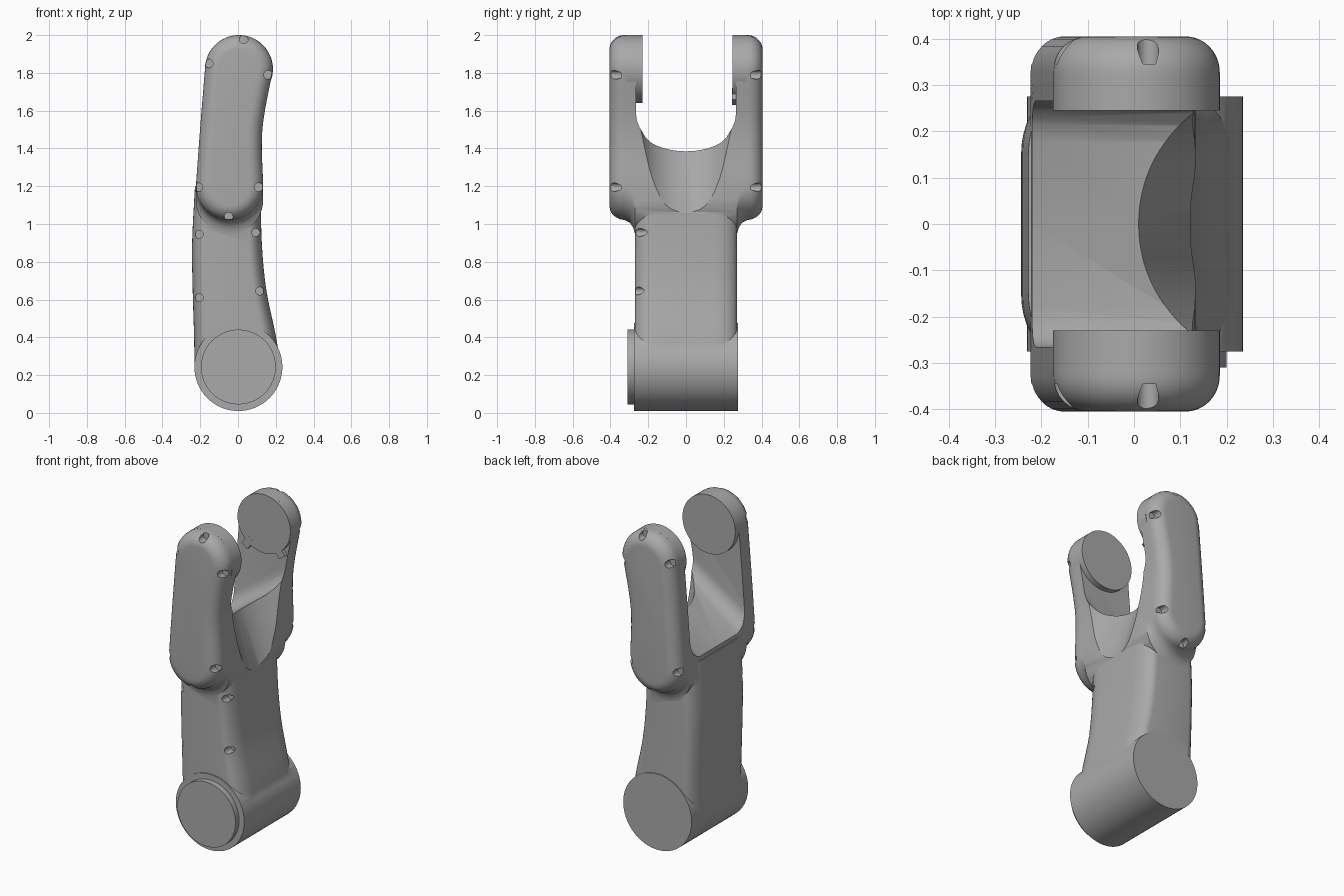
import bpy, bmesh, math
from mathutils import Matrix, Vector

cube = bpy.data.objects.get("Cube")
if cube:
    bpy.data.objects.remove(cube)

grey = bpy.data.materials.new("plain_grey")
grey.use_nodes = True
COLOUR = (0.4, 0.4, 0.4, 1)
grey.diffuse_color = COLOUR
grey.node_tree.nodes["Principled BSDF"].inputs["Base Color"].default_value = COLOUR


def add_object(name, bm):
    bmesh.ops.recalc_face_normals(bm, faces=bm.faces)
    mesh = bpy.data.meshes.new(name)
    bm.to_mesh(mesh)
    bm.free()
    mesh.materials.append(grey)
    obj = bpy.data.objects.new(name, mesh)
    bpy.context.collection.objects.link(obj)
    return obj


def loft(name, rings):
    """Skin a closed solid through rings of equal point count."""
    bm = bmesh.new()
    loops = [[bm.verts.new(p) for p in ring] for ring in rings]
    n = len(loops[0])
    for a, b in zip(loops, loops[1:]):
        for i in range(n):
            bm.faces.new((a[i], a[(i + 1) % n], b[(i + 1) % n], b[i]))
    bm.faces.new(loops[0])
    bm.faces.new(loops[-1])
    return add_object(name, bm)


def add_cylinder(bm, centre, radius, depth, axis, sides=64):
    turn = Vector(axis).to_track_quat("Z", "Y").to_matrix().to_4x4()
    bmesh.ops.create_cone(bm, cap_ends=True, segments=sides, radius1=radius,
                          radius2=radius, depth=depth,
                          matrix=Matrix.Translation(centre) @ turn)


def cylinder_y(name, x, z, radius, y0, y1):
    bm = bmesh.new()
    add_cylinder(bm, (x, (y0 + y1) / 2, z), radius, y1 - y0, (0, 1, 0))
    return add_object(name, bm)


def spline(keys, steps=4):
    """Smooth curve through key points."""
    pts = [Vector(k) for k in keys]
    pts = [2 * pts[0] - pts[1]] + pts + [2 * pts[-1] - pts[-2]]
    out = []
    for a, b, c, d in zip(pts, pts[1:], pts[2:], pts[3:]):
        for s in range(steps):
            t = s / steps
            out.append(b + (c - a) * t / 2 + (a * 2 - b * 5 + c * 4 - d) * t * t / 2
                       + (b * 3 - a - c * 3 + d) * t ** 3 / 2)
    return out + [pts[-2]]


# Curved column with rounded corners: height, low x, high x
def column_ring(z, lo, hi, half=0.27, rx=0.07, ry=0.12):
    ring = []
    for q, (sx, sy) in enumerate(((1, 1), (-1, 1), (-1, -1), (1, -1))):
        cx = hi - rx if sx > 0 else lo + rx
        for k in range(9):
            a = math.radians(90 * q + 90 * k / 8)
            ring.append((cx + rx * math.cos(a), sy * (half - ry) + ry * math.sin(a), z))
    return ring


column_keys = [(0.24, -0.23, 0.228), (0.42, -0.233, 0.198), (0.65, -0.24, 0.15),
               (0.9, -0.243, 0.126), (1.2, -0.228, 0.12)]
body = loft("link_body", [column_ring(*k) for k in spline(column_keys)])


# Bent capsule that forms both fork arms: centre x, centre z, half width
def arm_ring(y, inset=0, drop=0):
    spine = spline([(-0.045, 1.2, 0.178), (-0.036, 1.5, 0.165), (0.005, 1.82, 0.18)], 6)
    ring = []
    cx, cz, r = spine[0]
    for k in range(25):
        a = math.pi + math.pi * k / 24
        ring.append((cx + (r - inset) * math.cos(a), y, cz - drop + (r - inset) * math.sin(a)))
    ring += [(x + w - inset, y, z) for x, z, w in spine[1:-1]]
    cx, cz, r = spine[-1]
    for k in range(25):
        a = math.pi * k / 24
        ring.append((cx + (r - inset) * math.cos(a), y, cz + (r - inset) * math.sin(a)))
    ring += [(x - w + inset, y, z) for x, z, w in reversed(spine[1:-1])]
    return ring


half = [(0.27, 0, 0.075), (0.28, 0, 0.04), (0.297, 0, 0.015), (0.328, 0, 0)]
for k in range(1, 9):
    a = math.radians(90 * k / 8)
    half.append((0.328 + 0.077 * math.sin(a), 0.075 * (1 - math.cos(a)), 0))
arms = loft("fork_arms", [arm_ring(-y, i, d) for y, i, d in reversed(half)]
            + [arm_ring(y, i, d) for y, i, d in half])

hub = cylinder_y("lower_hub", 0.002, 0.243, 0.233, -0.275, 0.275)

# Sloping U-shaped gap between the arms
wall = [(0, 0), (0.18, 0), (0.215, 0.012), (0.245, 0.04), (0.26, 0.075), (0.265, 0.11)]


def gap_ring(x):
    floor = 1.385 + 0.7 * (x - 0.01)
    right = [(x, y, floor + z) for y, z in wall] + [(x, 0.265, 2.3)]
    return right + [(x, -y, z) for _, y, z in reversed(right[1:])]


gap = loft("gap_cutter", [gap_ring(-0.6), gap_ring(0.6)])

# Tilted round scoop below the gap
tilt = Vector((-0.325, 0, 0.946))
bm = bmesh.new()
add_cylinder(bm, Vector((0.01 + 0.265 / tilt.z, 0, 1.385)), 0.265, 1.8, tilt, 96)
scoop = add_object("scoop_cutter", bm)

# Screw pockets around the arm rims and on the front of the column
bm = bmesh.new()
rim = [(-0.155, 1.85), (0.16, 1.79), (0.03, 1.977), (-0.21, 1.195), (0.11, 1.195), (-0.05, 1.038)]
column = [(-0.205, 0.945), (0.095, 0.955), (-0.205, 0.61), (0.115, 0.645)]
for x, z in rim:
    for side in (-1, 1):
        add_cylinder(bm, (x, side * 0.445, z), 0.023, 0.2, (0, 1, 0), 20)
for x, z in column:
    add_cylinder(bm, (x, -0.255, z), 0.021, 0.1, (0, 1, 0), 20)
pockets = add_object("pocket_cutter", bm)

# Combine the solids and cut the openings
for other, mode in ((arms, "UNION"), (hub, "UNION"), (gap, "DIFFERENCE"),
                    (scoop, "DIFFERENCE"), (pockets, "DIFFERENCE")):
    mod = body.modifiers.new(other.name, "BOOLEAN")
    mod.operation = mode
    mod.solver = "EXACT"
    mod.object = other
bpy.context.view_layer.update()
result = bpy.data.meshes.new_from_object(
    body.evaluated_get(bpy.context.evaluated_depsgraph_get()))
body.modifiers.clear()
body.data = result
for helper in (arms, hub, gap, scoop, pockets):
    bpy.data.objects.remove(helper)

# Joint discs
parts = [body,
         cylinder_y("lower_front_disc", 0.002, 0.243, 0.198, -0.31, -0.26),
         cylinder_y("front_fork_disc", 0.005, 1.82, 0.18, -0.32, -0.23),
         cylinder_y("back_fork_disc", 0.005, 1.82, 0.18, 0.245, 0.32)]

# Small stop tabs under the back disc
for name, angle in (("stop_tab_low", 232), ("stop_tab_high", 305)):
    a = math.radians(angle)
    bm = bmesh.new()
    bmesh.ops.create_cube(bm, size=1, matrix=Matrix.Translation(
        (0.005 + 0.18 * math.cos(a), 0.262, 1.82 + 0.18 * math.sin(a)))
        @ Matrix.Rotation(-a, 4, "Y") @ Matrix.Diagonal((0.07, 0.035, 0.05, 1)))
    parts.append(add_object(name, bm))

# Smooth shading with crisp edges
bpy.ops.object.select_all(action="DESELECT")
for part in parts:
    part.select_set(True)
bpy.context.view_layer.objects.active = body
bpy.ops.object.shade_smooth_by_angle(angle=math.radians(30))
